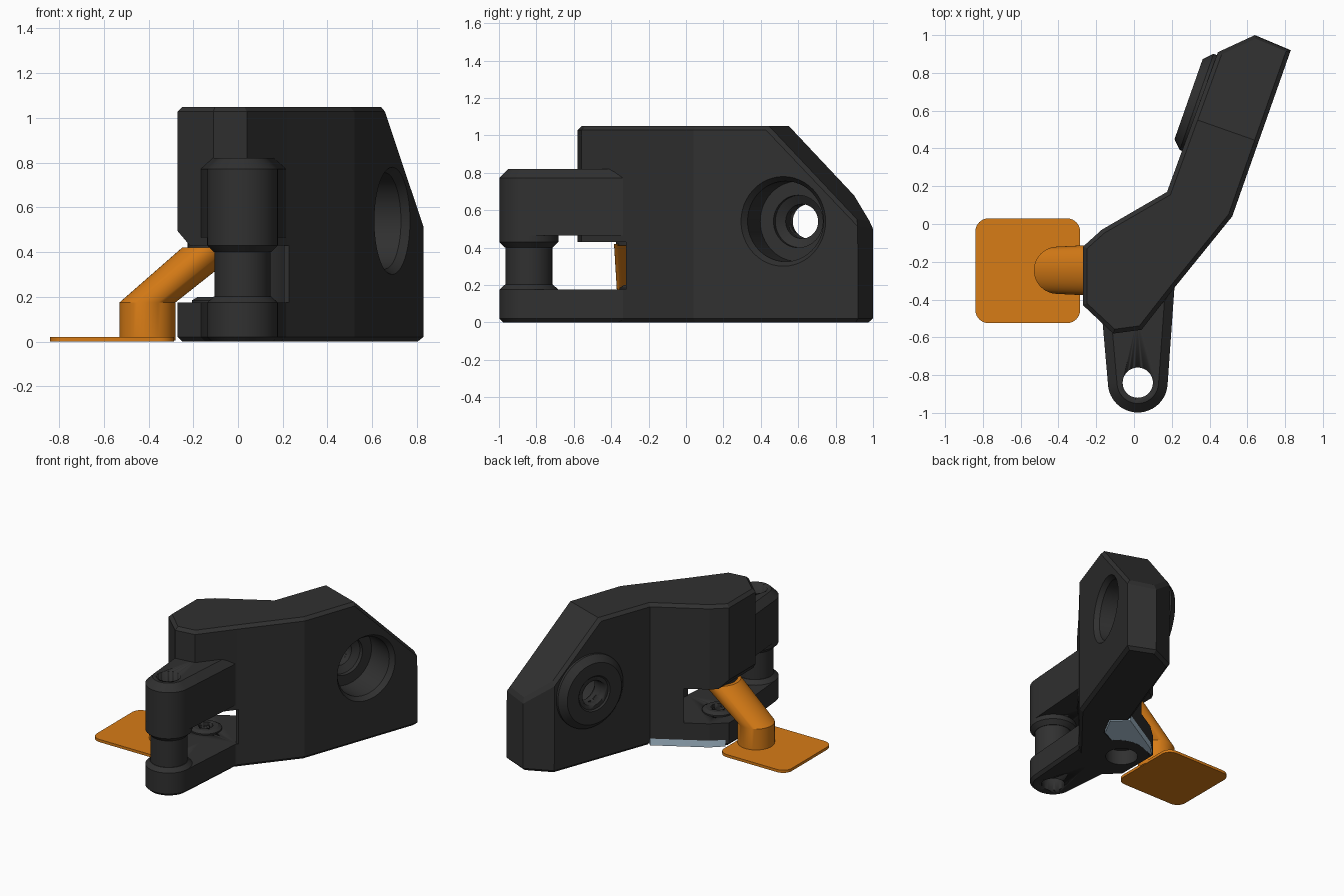
import bpy, bmesh, math
from mathutils import Vector, Matrix

if "Cube" in bpy.data.objects:
    bpy.data.objects.remove(bpy.data.objects["Cube"])


def material(name, rgb):
    m = bpy.data.materials.new(name)
    m.diffuse_color = (*rgb, 1)
    m.use_nodes = True
    m.node_tree.nodes["Principled BSDF"].inputs["Base Color"].default_value = m.diffuse_color
    return m


BLACK = material("matte black", (0.03, 0.03, 0.03))
ORANGE = material("orange", (0.68, 0.2, 0.008))
STEEL = material("pale steel blue", (0.45, 0.6, 0.72))


def finish(name, bm, mat, smooth=True):
    bmesh.ops.recalc_face_normals(bm, faces=bm.faces)
    me = bpy.data.meshes.new(name)
    bm.to_mesh(me)
    bm.free()
    ob = bpy.data.objects.new(name, me)
    bpy.context.collection.objects.link(ob)
    me.materials.append(mat)
    if smooth:
        bpy.ops.object.select_all(action='DESELECT')
        ob.select_set(True)
        bpy.context.view_layer.objects.active = ob
        bpy.ops.object.shade_smooth_by_angle(angle=math.radians(25))
    return ob


def loft(rings):
    """Closed solid through rings of equal point count."""
    bm = bmesh.new()
    vs = [[bm.verts.new(p) for p in r] for r in rings]
    n = len(vs[0])
    for a, b in zip(vs, vs[1:]):
        for i in range(n):
            bm.faces.new((a[i], a[(i + 1) % n], b[(i + 1) % n], b[i]))
    bm.faces.new(vs[0][::-1])
    bm.faces.new(vs[-1])
    return bm


def circle(x, y, z, r, n=48):
    return [(x + r * math.cos(2 * math.pi * i / n),
             y + r * math.sin(2 * math.pi * i / n), z) for i in range(n)]


def arc(cx, cy, r, a0, a1, n=12):
    return [(cx + r * math.cos(math.radians(a0 + (a1 - a0) * i / n)),
             cy + r * math.sin(math.radians(a0 + (a1 - a0) * i / n))) for i in range(n + 1)]


def prism(pts, z0, z1):
    return loft([[(x, y, z) for x, y in pts] for z in (z0, z1)])


def chamfer(bm, width, test):
    """Chamfer the rim edges between a cap face and a wall."""
    bm.normal_update()
    cap = lambda f: abs(f.normal.z) > 0.5
    edges = [e for e in bm.edges if len(e.link_faces) == 2
             and cap(e.link_faces[0]) != cap(e.link_faces[1])
             and test((e.verts[0].co.z + e.verts[1].co.z) / 2)]
    bmesh.ops.bevel(bm, geom=edges, offset=width, segments=1, affect='EDGES')


def lathe(name, x, y, prof, mat, matrix=None):
    """Turned solid: prof lists (radius, height) along its axis."""
    bm = loft([circle(x, y, z, r) for r, z in prof])
    if matrix:
        bm.transform(matrix)
    return finish(name, bm, mat)


def cut(ob, *cutters):
    for c in cutters:
        c.hide_render = True
        c.hide_set(True)
        c.display_type = 'WIRE'
        m = ob.modifiers.new("cut", 'BOOLEAN')
        m.operation, m.object, m.solver = 'DIFFERENCE', c, 'EXACT'


# Key positions
HX, HY = 0.02, -0.84            # hinge pin
PX, PY = -0.095, -0.245         # pivot inside the slot
along = Vector((0.332, 0.943, 0)).normalized()
across = Vector((-along.y, along.x, 0))
bolt_axis = Matrix((  # local z runs into the arm from its right face
    (along.x, 0, across.x, 0.69), (along.y, 0, across.y, 0.52),
    (0, 1, 0, 0.54), (0, 0, 0, 1)))
# make the bolt frame right-handed
if bolt_axis.to_3x3().determinant() < 0:
    bolt_axis = bolt_axis @ Matrix.Scale(-1, 4, (0, 1, 0))

# Main body with sloped top on the arm
outline = [(-0.27, -0.43), (-0.11, -0.58), (0.04, -0.56), (0.22, -0.33), (0.52, 0.04),
           (0.83, 0.92), (0.64, 1.0), (0.445, 0.91), (0.175, 0.17), (-0.17, -0.03), (-0.27, -0.12)]
bm = prism(outline, 0, 1.05)
slope = (along + Vector((0, 0, 1))).normalized()
bmesh.ops.bisect_plane(bm, geom=bm.verts[:] + bm.edges[:] + bm.faces[:],
                       plane_co=(0.65, 0.44, 1.05), plane_no=slope, clear_outer=True)
bmesh.ops.holes_fill(bm, edges=[e for e in bm.edges if e.is_boundary])
bmesh.ops.recalc_face_normals(bm, faces=bm.faces)
chamfer(bm, 0.022, lambda z: True)
body = finish("main_body", bm, BLACK, smooth=False)

# Slot for the pivot foot
slot_pts = arc(PX, PY, 0.31, -14, 88, 16) + [(-0.5, 0.07), (-0.5, -0.7), (0.4, -0.7), (0.4, -0.32)]
slot = finish("slot_cutter", prism(slot_pts, 0.175, 0.43), BLACK)

# Relief under the left edge of the upper block
relief_pts = [(-0.4, 0.40), (-0.19, 0.40), (-0.3, 0.53), (-0.4, 0.53)]
relief = finish("relief_cutter", loft([[(x, y, z) for x, z in relief_pts]
                                       for y in (-0.6, 0.05)]), BLACK)

# Stepped bolt hole through the arm
bolt = lathe("bolt_hole_cutter", 0, 0, [(0.255, -0.02), (0.215, 0.035), (0.215, 0.24),
             (0.14, 0.2401), (0.14, 0.27), (0.092, 0.30), (0.092, 0.6)], BLACK, bolt_axis)

# Hole below the pivot
pivot_hole = lathe("pivot_hole_cutter", PX, PY, [(0.11, -0.05), (0.11, 0.11),
                   (0.05, 0.1101), (0.05, 0.3)], BLACK)

# Steel wear plate set into the underside
plate_pts = [(0.175, 0.17), (0.28, 0.08), (0.2, -0.07)] + arc(PX + 0.04, PY, 0.2, 40, 115, 10) + \
            [(-0.25, -0.105), (-0.17, -0.03)]


def plate(z0, z1):
    return prism(plate_pts, z0, z1)


bm = plate(-0.1, 0.05)
bmesh.ops.scale(bm, vec=(1.04, 1.04, 1), verts=bm.verts)
pocket = finish("plate_pocket_cutter", bm, BLACK)
finish("wear_plate", plate(0.0, 0.05), STEEL)
cut(body, slot, relief, bolt, pivot_hole, pocket)

# Raised boss where the bolt leaves the arm
boss = lathe("bolt_boss", 0, 0, [(0.27, 0.34), (0.27, 0.38), (0.225, 0.425), (0.13, 0.425),
             (0.12, 0.415)], BLACK, bolt_axis)
cut(boss, bolt)

# Hinge fork: two arms, end bosses and pin sleeve
pin_hole = lathe("pin_hole_cutter", HX, HY, [(0.08, -0.1), (0.08, 1.0)], BLACK)
fork = arc(HX, HY, 0.158, 183, 357, 24) + [(0.215, -0.325), (0.0, -0.45), (-0.17, -0.48)]
for name, z0, z1, wide_top in (("upper_hinge_arm", 0.465, 0.82, True),
                               ("lower_hinge_arm", 0.0, 0.175, False)):
    bm = prism(fork, z0, z1)
    if wide_top:
        chamfer(bm, 0.048, lambda z: z > 0.8)
    else:
        chamfer(bm, 0.02, lambda z: z < 0.1)
    cut(finish(name, bm, BLACK), pin_hole)
for name, prof in (("upper_hinge_boss", [(0.128, 0.4), (0.158, 0.43), (0.158, 0.5)]),
                   ("lower_hinge_boss", [(0.158, 0.1), (0.158, 0.175), (0.128, 0.202)]),
                   ("hinge_sleeve", [(0.125, 0.15), (0.125, 0.45)])):
    cut(lathe(name, HX, HY, prof, BLACK), pin_hole)

# Pivot rings inside the slot
ring = lathe("lower_pivot_ring", PX, PY, [(0.11, 0.16), (0.11, 0.185), (0.085, 0.2)], BLACK)
cut(ring, pivot_hole)
lathe("upper_pivot_ring", PX, PY, [(0.13, 0.412), (0.13, 0.46)], BLACK)

# Orange foot: bent stem and rounded pad
stem = [circle(-0.405, PY, 0.005, 0.125), circle(-0.405, PY, 0.175, 0.125),
        circle(PX - 0.015, PY, 0.42, 0.14)]
finish("foot_stem", loft(stem), ORANGE)
pad = []
for cx, cy, a in ((-0.355, -0.04, 0), (-0.77, -0.04, 90), (-0.77, -0.455, 180), (-0.355, -0.455, 270)):
    pad += arc(cx, cy, 0.07, a, a + 90, 8)
finish("foot_pad", prism(pad, 0, 0.02), ORANGE)
